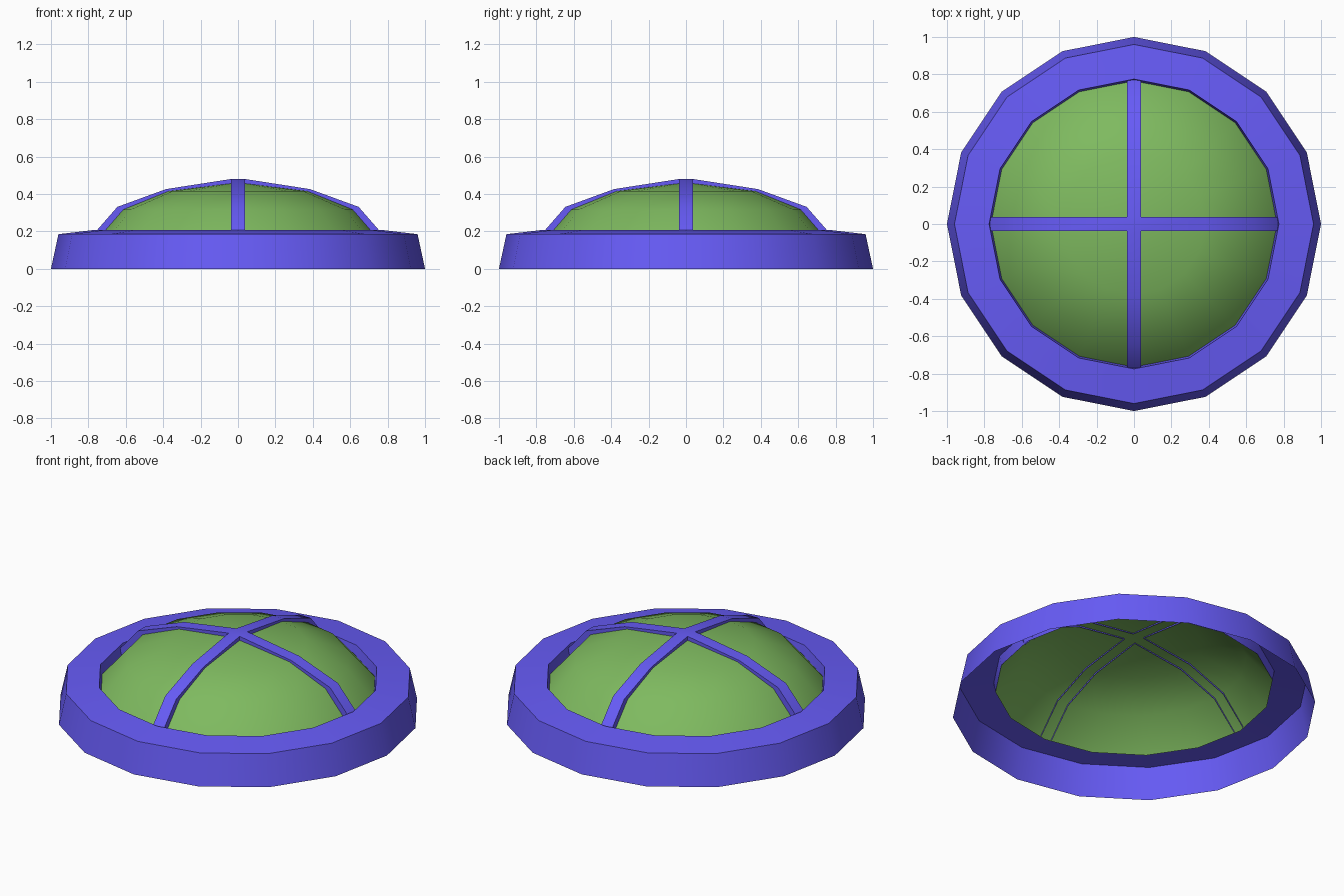
import bpy, bmesh
from math import radians, sin, cos, tau
from mathutils import Matrix

if "Cube" in bpy.data.objects:
    bpy.data.objects.remove(bpy.data.objects["Cube"])

SIDES = 16


def material(name, rgb):
    m = bpy.data.materials.new(name)
    m.diffuse_color = (*rgb, 1)
    m.use_nodes = True
    m.node_tree.nodes["Principled BSDF"].inputs["Base Color"].default_value = m.diffuse_color
    return m


def finish(bm, name, mat):
    bmesh.ops.remove_doubles(bm, verts=bm.verts, dist=1e-4)
    me = bpy.data.meshes.new(name)
    bm.to_mesh(me)
    bm.free()
    ob = bpy.data.objects.new(name, me)
    bpy.context.collection.objects.link(ob)
    me.materials.append(mat)
    bpy.ops.object.select_all(action='DESELECT')
    ob.select_set(True)
    bpy.context.view_layer.objects.active = ob
    bpy.ops.object.shade_smooth_by_angle(angle=radians(30))
    return ob


def lathe(name, profile, mat):
    """Revolve an (r, z) profile, listed from bottom/outside to top/inside."""
    bm = bmesh.new()
    rings = []
    for r, z in profile:
        if r == 0:
            rings.append([bm.verts.new((0, 0, z))] * SIDES)
        else:
            rings.append([bm.verts.new((r * cos(tau * i / SIDES), r * sin(tau * i / SIDES), z))
                          for i in range(SIDES)])
    for a, b in zip(rings, rings[1:]):
        for i in range(SIDES):
            j = (i + 1) % SIDES
            bm.faces.new(dict.fromkeys((a[i], a[j], b[j], b[i])))
    return finish(bm, name, mat)


blue = material("blue", (0.135, 0.105, 0.93))
green = material("green", (0.21, 0.49, 0.115))

# Open-bottomed rim: sloped wall, wide top band, short inner lip
lathe("rim", [(1, 0), (0.96, 0.185), (0.775, 0.207), (0.765, 0.15)], blue)

# Shallow glass dome
lathe("dome", [(0.765, 0.15), (0.62, 0.317), (0.378, 0.415), (0, 0.462)], green)

# Four ribs meeting at the crown: folded strips whose sides sink through the dome
W = 0.037
outer = [(W, 0.48), (0.385, 0.426), (0.645, 0.331), (0.777, 0.18)]
inner = [(W, 0.450), (0.370, 0.406), (0.609, 0.309), (0.75, 0.150)]
bm = bmesh.new()
for k in range(4):
    made = []
    rows = []
    for (xo, zo), (xi, zi) in zip(outer, inner):
        row = [bm.verts.new(p) for p in ((xi, -W, zi), (xo, -W, zo), (xo, W, zo), (xi, W, zi))]
        rows.append(row)
        made += row
    for a, b in zip(rows, rows[1:]):
        for i in range(3):
            bm.faces.new((a[i], b[i], b[i + 1], a[i + 1]))
    bmesh.ops.rotate(bm, verts=made, cent=(0, 0, 0), matrix=Matrix.Rotation(k * tau / 4, 3, 'Z'))
# Crown square where the ribs cross
bm.faces.new([bm.verts.new((x, y, 0.48)) for x, y in ((-W, -W), (W, -W), (W, W), (-W, W))])
finish(bm, "ribs", blue)
